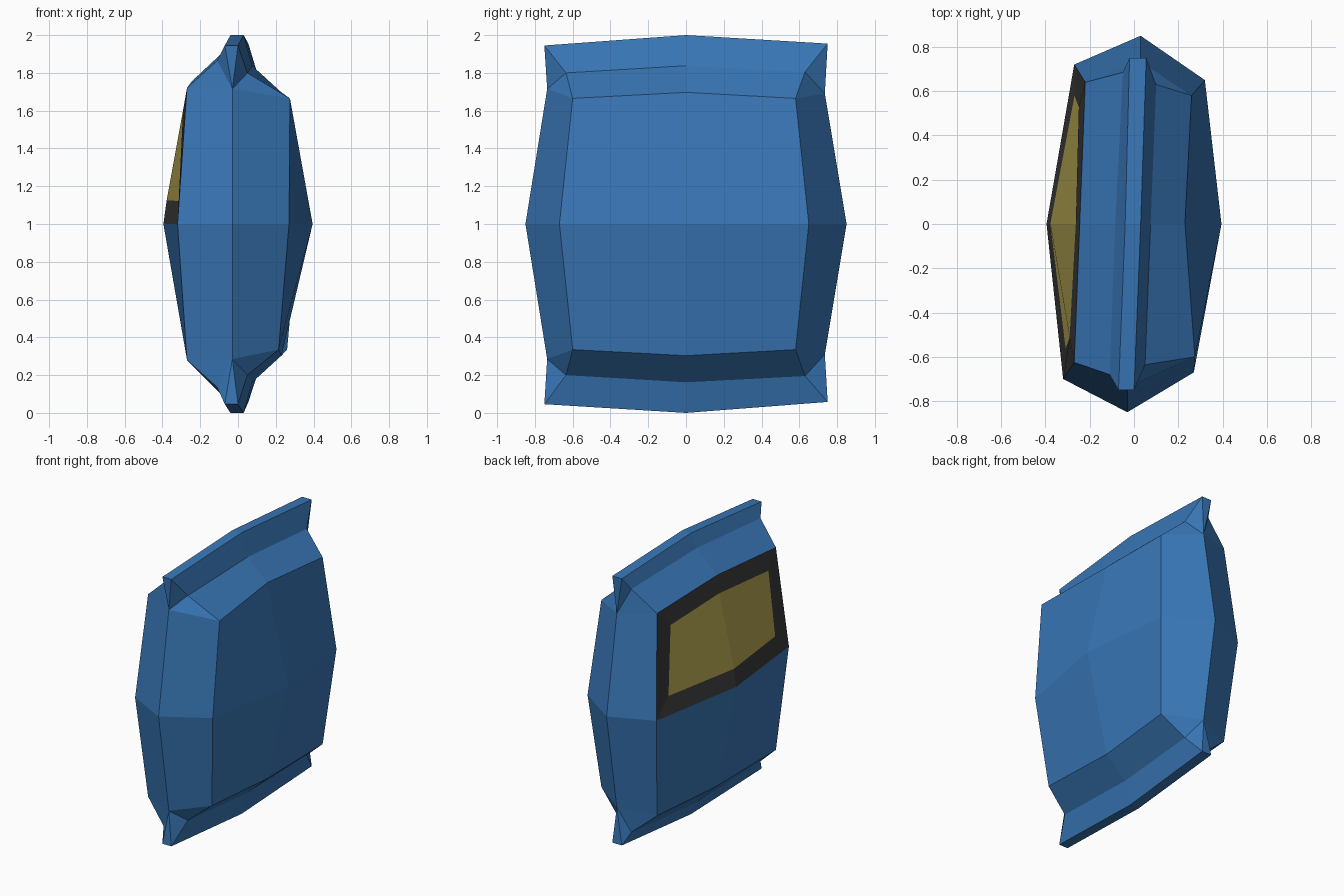
import bpy
import bmesh

if "Cube" in bpy.data.objects:
    bpy.data.objects.remove(bpy.data.objects["Cube"])


def material(name, rgb):
    m = bpy.data.materials.new(name)
    m.diffuse_color = (*rgb, 1)
    m.use_nodes = True
    m.node_tree.nodes["Principled BSDF"].inputs["Base Color"].default_value = m.diffuse_color
    return m


# Rows of the upper half, each running from -y through the middle to +y
right_rows = [
    [(0.00, -0.75, 1.945), (0.03, 0, 2.00), (0.055, 0.75, 1.955)],   # seal edge
    [(0.05, -0.635, 1.80), (0.075, 0, 1.838), (0.10, 0.63, 1.805)],  # neck
    [(0.275, -0.60, 1.665), (0.23, 0, 1.697), (0.26, 0.58, 1.665)],  # panel top
]
left_rows = [
    [(-0.07, -0.75, 1.945), (-0.04, 0, 2.00), (-0.02, 0.75, 1.955)],
    [(-0.11, -0.68, 1.865), (-0.085, 0, 1.905), (-0.05, 0.685, 1.865)],
    [(-0.27, -0.625, 1.72), (-0.245, 0, 1.755), (-0.22, 0.64, 1.72)],
]
# Rows at half height, and the side creases
right_mid = [(0.27, -0.67, 1), (0.395, 0, 1), (0.32, 0.65, 1)]
left_mid = [(-0.32, -0.70, 1), (-0.395, 0, 1), (-0.27, 0.72, 1)]
crease_top = [(-0.03, -0.735, 1.715), (0.03, 0.735, 1.69)]
crease_mid = [(-0.03, -0.85, 1), (0.03, 0.85, 1)]

bm = bmesh.new()


def add(points):
    return [bm.verts.new(p) for p in points]


def flip(points):
    return [(x, y, 2 - z) for x, y, z in points]


def bridge(a, b):
    return [bm.faces.new((a[i], a[i + 1], b[i + 1], b[i])) for i in range(len(a) - 1)]


mid_r, mid_l, mid_c = add(right_mid), add(left_mid), add(crease_mid)
label = []
for upper in (True, False):
    side = (lambda p: p) if upper else flip
    r = [add(side(row)) for row in right_rows]
    l = [add(side(row)) for row in left_rows]
    c = add(side(crease_top))
    if not upper:
        # The lower half differs slightly from the upper one
        r[2][0].co.x = 0.215
        for row in (r[0], l[0]):
            row[0].co.z, row[2].co.z = 0.046, 0.058
        l[2][1].co.z = 0.255
    # Seal strip, shoulders and front and back panels
    bridge(r[0], l[0])
    for rows, mid in ((r, mid_r), (l, mid_l)):
        bridge(rows[0], rows[1])
        bridge(rows[1], rows[2])
        panel = bridge(rows[2], mid)
        if upper and rows is l:
            label = panel
    # Folded ends
    for e, k in ((0, 0), (1, 2)):
        bm.faces.new((r[0][k], l[0][k], c[e]))
        for rows, mid in ((r, mid_r), (l, mid_l)):
            bm.faces.new((rows[0][k], rows[1][k], c[e]))
            bm.faces.new((rows[1][k], rows[2][k], c[e]))
            bm.faces.new((rows[2][k], mid[k], mid_c[e], c[e]))

bmesh.ops.recalc_face_normals(bm, faces=bm.faces[:])

# Label: dark border with an olive field on the upper half of the left panel
border = bmesh.ops.inset_region(bm, faces=label, thickness=0.125,
                                use_even_offset=True, use_boundary=True)["faces"]
for f in border:
    f.material_index = 1
for f in label:
    f.material_index = 2

mesh = bpy.data.meshes.new("snack_bag")
bm.to_mesh(mesh)
bm.free()
mesh.materials.append(material("blue foil", (0.040, 0.183, 0.47)))
mesh.materials.append(material("charcoal border", (0.043, 0.043, 0.043)))
mesh.materials.append(material("olive label", (0.47, 0.385, 0.085)))
bag = bpy.data.objects.new("snack_bag", mesh)
bpy.context.collection.objects.link(bag)
